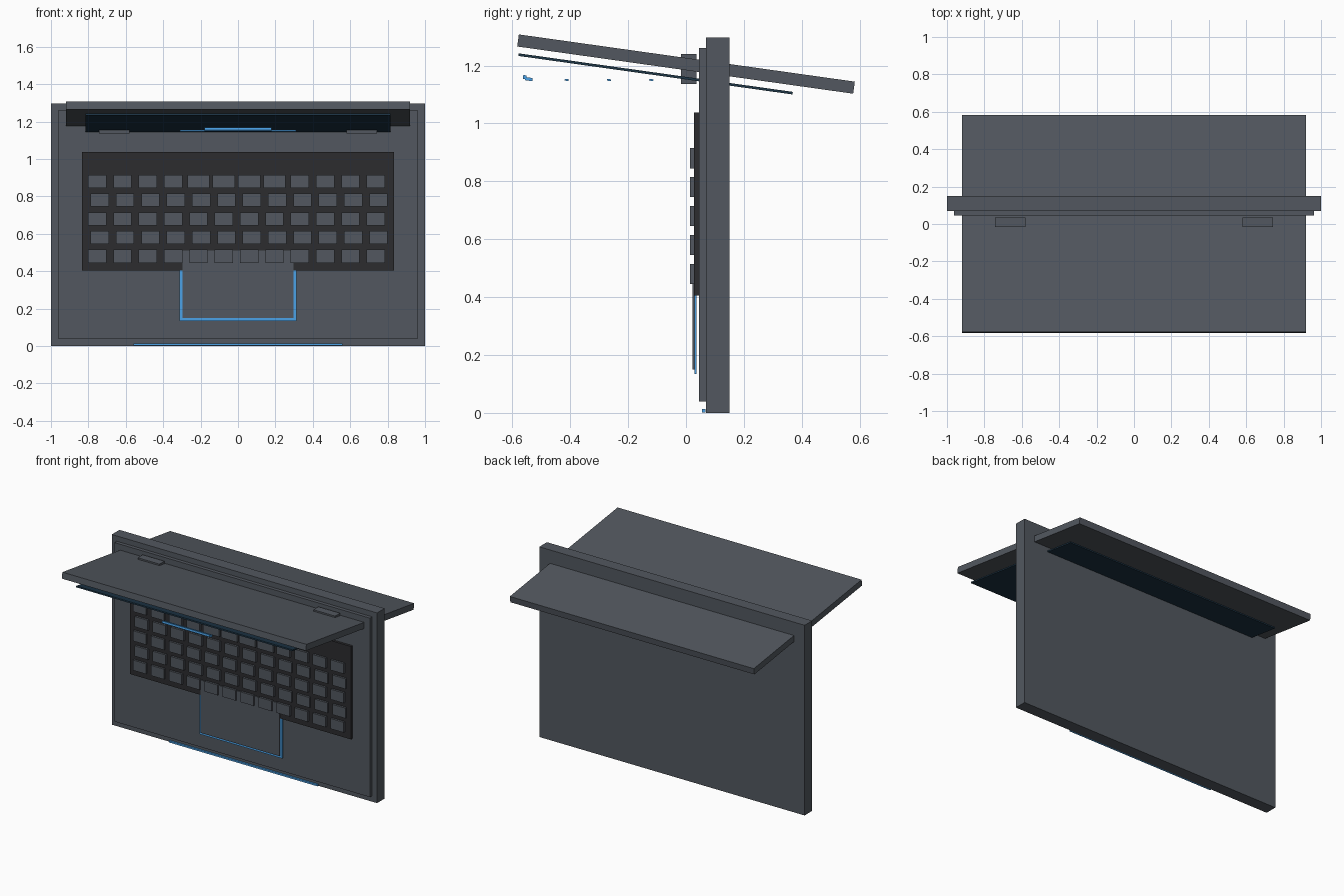
import bpy, bmesh, math
from mathutils import Matrix, Vector

if "Cube" in bpy.data.objects:
    bpy.data.objects.remove(bpy.data.objects["Cube"])


def material(name, rgb):
    m = bpy.data.materials.new(name)
    m.diffuse_color = (*rgb, 1)
    m.use_nodes = True
    m.node_tree.nodes["Principled BSDF"].inputs["Base Color"].default_value = m.diffuse_color
    return m


metal = material("gunmetal", (0.085, 0.097, 0.115))
black = material("keyboard_black", (0.025, 0.025, 0.028))
glass = material("dark_glass", (0.012, 0.035, 0.06))
blue = material("accent_blue", (0.07, 0.36, 0.8))

TILT = Matrix.Rotation(math.radians(-8), 4, 'X')


def add_box(bm, lo, hi):
    lo, hi = Vector(lo), Vector(hi)
    bmesh.ops.create_cube(bm, size=1, matrix=Matrix.Translation((lo + hi) / 2)
                          @ Matrix.Diagonal((*(hi - lo), 1)))


def finish(name, bm, mat):
    me = bpy.data.meshes.new(name)
    bm.to_mesh(me)
    bm.free()
    me.materials.append(mat)
    ob = bpy.data.objects.new(name, me)
    bpy.context.collection.objects.link(ob)
    return ob


def box(name, lo, hi, mat):
    bm = bmesh.new()
    add_box(bm, lo, hi)
    return finish(name, bm, mat)


def tilted(name, centre, size, mat):
    half = Vector(size) / 2
    ob = box(name, -half, half, mat)
    ob.matrix_world = Matrix.Translation(centre) @ TILT
    return ob


# Upright base with raised deck
box("base", (-1, 0.069, 0), (1, 0.151, 1.296), metal)
box("deck", (-0.963, 0.045, 0.04), (0.963, 0.069, 1.26), metal)
box("front_light_strip", (-0.56, 0.055, 0.002), (0.56, 0.067, 0.013), blue)

# Keyboard tray and keys, alternate rows slightly shifted
box("keyboard_tray", (-0.833, 0.028, 0.405), (0.833, 0.046, 1.038), black)
bm = bmesh.new()
for row in range(5):
    z = 0.48 + row * 0.1
    for col in range(12):
        x = (col - 5.5) * 0.1355 + (-0.008 if row % 2 == 0 else 0.006)
        w = 0.06 if row == 4 and 4 <= col <= 7 else 0.049
        add_box(bm, (x - w, 0.013, z - 0.035), (x + w, 0.027, z + 0.035))
finish("keys", bm, metal)

# Trackpad on its blue surround
box("trackpad_surround", (-0.312, 0.029, 0.135), (0.312, 0.037, 0.525), blue)
box("trackpad", (-0.297, 0.022, 0.15), (0.297, 0.029, 0.51), metal)

# Hinge blocks
for side, x in (("left", -0.662), ("right", 0.662)):
    box(side + "_hinge", (x - 0.082, -0.017, 1.136), (x + 0.082, 0.036, 1.239), metal)

# Tilted lid and screen
tilted("lid", (0, 0, 1.205), (1.84, 1.172, 0.042), metal)
tilted("screen", (0, -0.105, 1.171), (1.63, 0.956, 0.009), glass)

# Floating display markings below the screen
tilted("display_bar", (0, -0.543, 1.153), (0.36, 0.026, 0.011), blue)
tilted("display_bar_edge", (0, -0.557, 1.16), (0.36, 0.012, 0.013), blue)
for i in range(3):
    tilted(f"display_line_{i + 1}", (0, -0.412 + i * 0.146, 1.15),
           (0.62 - i * 0.1, 0.014, 0.006), blue)
